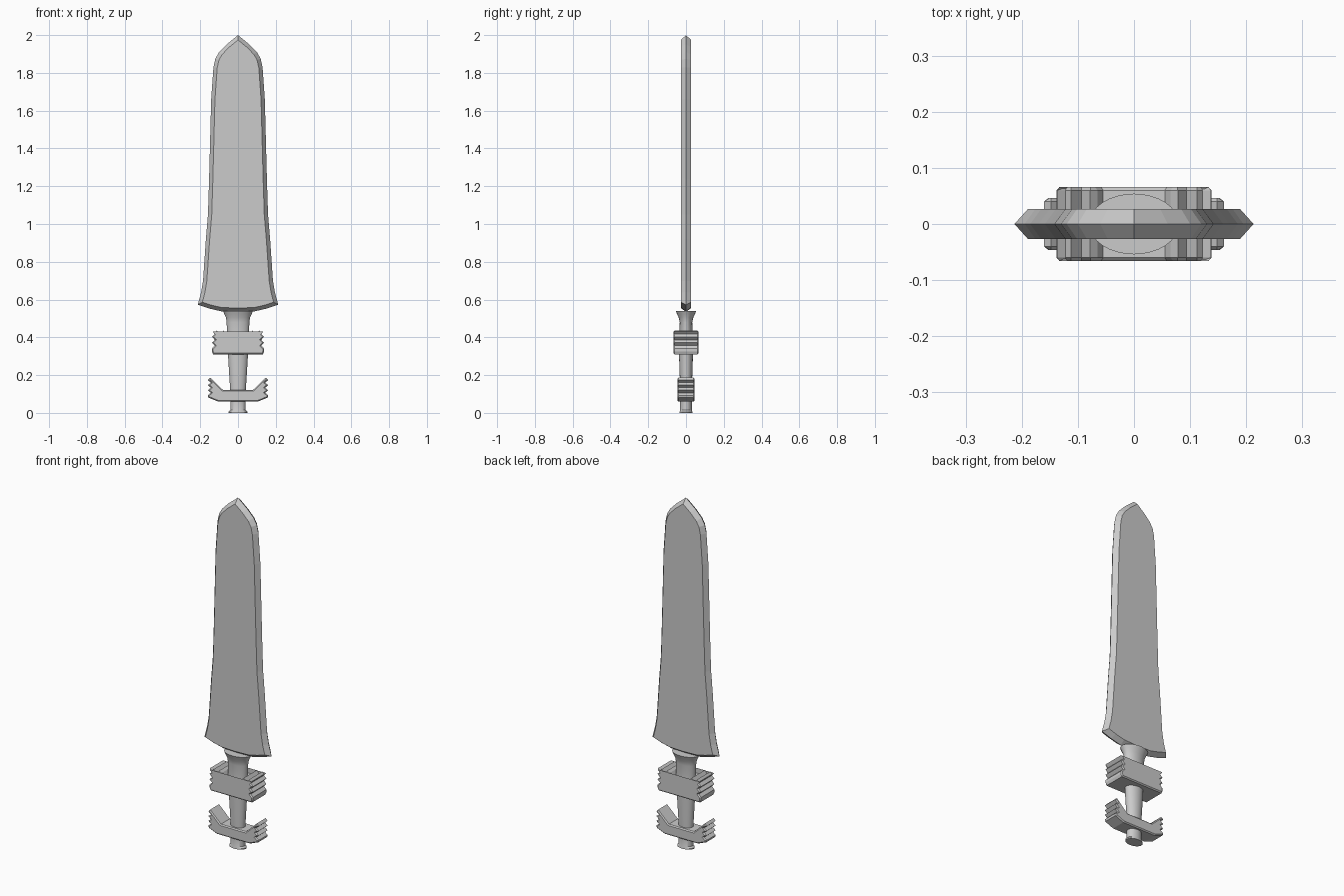
import bpy, bmesh
from math import cos, sin, pi
from mathutils import Vector

if "Cube" in bpy.data.objects:
    bpy.data.objects.remove(bpy.data.objects["Cube"])


def finish(bm, name):
    bmesh.ops.recalc_face_normals(bm, faces=bm.faces)
    mesh = bpy.data.meshes.new(name)
    bm.to_mesh(mesh)
    bm.free()
    ob = bpy.data.objects.new(name, mesh)
    bpy.context.collection.objects.link(ob)
    return ob


def skin(name, rings):
    """Join closed rings of points with quads and cap both ends."""
    bm = bmesh.new()
    loops = [[bm.verts.new(p) for p in ring] for ring in rings]
    n = len(loops[0])
    for a, b in zip(loops, loops[1:]):
        for i in range(n):
            j = (i + 1) % n
            bm.faces.new((a[i], a[j], b[j], b[i]))
    bm.faces.new(loops[0])
    bm.faces.new(loops[-1])
    return finish(bm, name)


def mirrored(half):
    """Right half outline, top centre to bottom centre, made whole."""
    return [Vector(p) for p in half] + [Vector((-x, z)) for x, z in half[-2:0:-1]]


def inset(points, d):
    """Move a clockwise outline inwards by d with mitred corners."""
    out = []
    for i, p in enumerate(points):
        a = (p - points[i - 1]).normalized()
        b = (points[(i + 1) % len(points)] - p).normalized()
        na, nb = Vector((a.y, -a.x)), Vector((b.y, -b.x))
        out.append(p + (na + nb) * d / max(1 + na.dot(nb), 0.3))
    return out


def slab(name, half, layers):
    """Stack insets of a front outline along y; layers are (y, inset)."""
    outline = mirrored(half)
    return skin(name, [[(p.x, y, p.y) for p in inset(outline, d)] for y, d in layers])


# Blade: sharp rim in the middle, flat faces either side
blade = [(0, 2.0), (0.06, 1.951), (0.10, 1.91), (0.12, 1.875), (0.13, 1.83),
         (0.142, 1.66), (0.153, 1.24), (0.159, 1.05), (0.17, 0.92),
         (0.185, 0.70), (0.195, 0.64), (0.213, 0.573),
         (0.15, 0.552), (0.09, 0.538), (0, 0.535)]
slab("blade", blade, [(-0.027, 0.02), (0, 0), (0.027, 0.02)])

# Upper guard: ridged block with a recess round the grip
upper = [(0, 0.405), (0.055, 0.405), (0.065, 0.424), (0.078, 0.436),
         (0.094, 0.412), (0.112, 0.436), (0.122, 0.424), (0.137, 0.434)]
upper += [(0.138 if i % 2 else 0.123, 0.418 - 0.0155 * i) for i in range(6)]
upper += [(0.138, 0.325), (0.132, 0.31), (0, 0.31)]
slab("upper_guard", upper, [(-0.066, 0.006), (-0.06, 0), (0.06, 0), (0.066, 0.006)])

# Lower guard: upswept arms with ridged ends
lower = [(0, 0.122), (0.08, 0.122), (0.148, 0.187)]
lower += [(0.144 if i % 2 else 0.160, 0.174 - 0.0135 * i) for i in range(7)]
lower += [(0.157, 0.081), (0.105, 0.06), (0, 0.06)]
slab("lower_guard", lower, [(-0.046, 0.006), (-0.040, 0), (0.040, 0), (0.046, 0.006)])

# Grip: oval tapered handle flaring into the blade and at the foot
profile = [(0, 0.05, 0.034), (0.006, 0.05, 0.034), (0.014, 0.041, 0.031),
           (0.07, 0.041, 0.031), (0.13, 0.042, 0.031), (0.31, 0.053, 0.037),
           (0.40, 0.058, 0.036), (0.48, 0.060, 0.033), (0.505, 0.064, 0.039),
           (0.525, 0.073, 0.048), (0.54, 0.08, 0.054)]
SIDES = 32
angles = [2 * pi * i / SIDES for i in range(SIDES)]
grip = skin("grip", [[(rx * cos(a), ry * sin(a), z) for a in angles]
                     for z, rx, ry in profile])
bpy.context.view_layer.objects.active = grip
grip.select_set(True)
bpy.ops.object.shade_smooth_by_angle()
